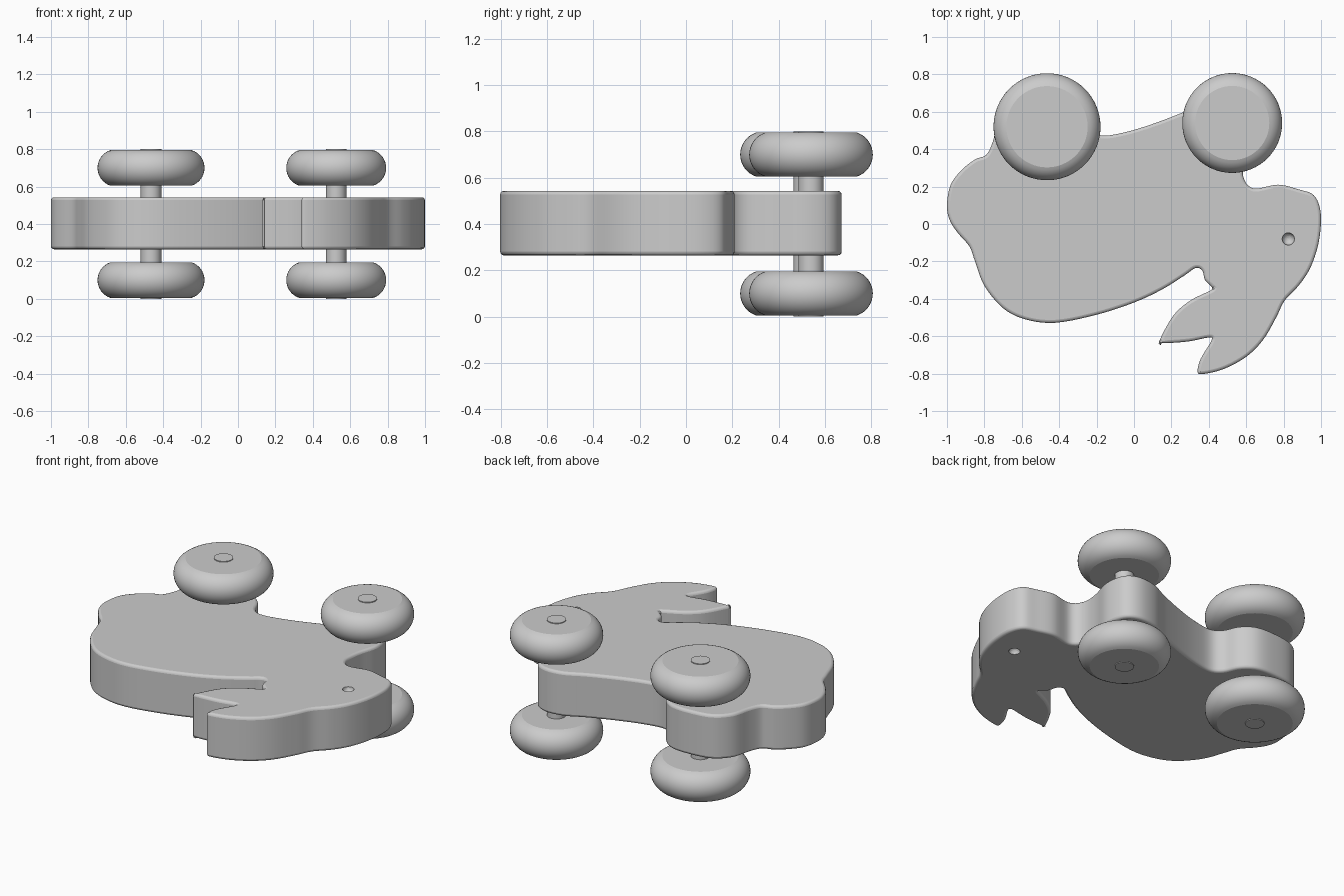
import bpy, bmesh, math
from mathutils import Vector

if "Cube" in bpy.data.objects:
    bpy.data.objects.remove(bpy.data.objects["Cube"])


def add_object(name, bm):
    mesh = bpy.data.meshes.new(name)
    bmesh.ops.recalc_face_normals(bm, faces=bm.faces)
    bm.to_mesh(mesh)
    bm.free()
    ob = bpy.data.objects.new(name, mesh)
    bpy.context.collection.objects.link(ob)
    return ob


def smooth(ob, angle=35):
    bpy.ops.object.select_all(action='DESELECT')
    ob.select_set(True)
    bpy.context.view_layer.objects.active = ob
    bpy.ops.object.shade_smooth_by_angle(angle=math.radians(angle))


def smooth_loop(points, steps=5):
    """Closed Catmull-Rom curve through the points."""
    n, out = len(points), []
    for i in range(n):
        a, b, c, d = (Vector(points[(i + k) % n]) for k in (-1, 0, 1, 2))
        for s in range(steps):
            t = s / steps
            out.append(0.5 * (2 * b + (c - a) * t + (2 * a - 5 * b + 4 * c - d) * t * t
                              + (3 * b - a - 3 * c + d) * t ** 3))
    return out


# Rabbit outline: tail, rear foot, belly, front foot, chin, face, ears, back
OUTLINE = [
    (-1.0, .10), (-.98, .21), (-.92, .29), (-.85, .345), (-.79, .37), (-.755, .44),
    (-.72, .56), (-.63, .645), (-.48, .67), (-.36, .66), (-.28, .60), (-.235, .51),
    (-.17, .473), (-.05, .49), (.10, .535), (.27, .60), (.40, .66), (.52, .67),
    (.60, .62), (.625, .50), (.59, .36), (.585, .25), (.64, .19), (.77, .21),
    (.88, .185), (.96, .155), (.995, .08), (.998, -.02), (.98, -.13), (.94, -.24),
    (.88, -.33), (.805, -.41), (.76, -.50), (.69, -.62), (.60, -.71), (.48, -.775),
    (.37, -.802), (.34, -.79), (.357, -.72), (.413, -.625), (.40, -.607), (.29, -.628),
    (.15, -.637), (.138, -.62), (.21, -.49), (.30, -.41), (.415, -.352), (.415, -.336),
    (.38, -.30), (.365, -.25), (.33, -.235), (.27, -.275), (.15, -.35), (0, -.42),
    (-.20, -.485), (-.42, -.528), (-.58, -.51), (-.70, -.45), (-.80, -.33),
    (-.85, -.20), (-.88, -.12), (-.94, -.05), (-.985, .02),
]
Z0, Z1 = .265, .543

bm = bmesh.new()
face = bm.faces.new([bm.verts.new((p.x, p.y, Z0)) for p in smooth_loop(OUTLINE)])
ext = bmesh.ops.extrude_face_region(bm, geom=[face])
bmesh.ops.translate(bm, vec=(0, 0, Z1 - Z0),
                    verts=[v for v in ext['geom'] if isinstance(v, bmesh.types.BMVert)])
body = add_object("rabbit_body", bm)
bev = body.modifiers.new("rounded_edges", 'BEVEL')
bev.width, bev.segments = .016, 3
bev.limit_method, bev.angle_limit = 'ANGLE', math.radians(70)
bev.use_clamp_overlap = False

# Eye dimples on both faces
bm = bmesh.new()
for z in (Z0, Z1):
    made = bmesh.ops.create_uvsphere(bm, u_segments=24, v_segments=12, radius=.033)
    bmesh.ops.translate(bm, verts=made['verts'], vec=(.825, -.08, z))
cutter = add_object("eye_cutter", bm)
cutter.hide_render = True
cutter.hide_set(True)
cut = body.modifiers.new("eyes", 'BOOLEAN')
cut.operation, cut.object, cut.solver = 'DIFFERENCE', cutter, 'EXACT'
smooth(body)


def wheel(name, x, y, z, radius):
    half, arc = .095, .10
    end = math.asin(half / arc)
    prof = [(0, -half)]
    for i in range(17):
        a = -end + 2 * end * i / 16
        prof.append((radius - arc + arc * math.cos(a), arc * math.sin(a)))
    prof.append((0, half))
    bm = bmesh.new()
    vs = [bm.verts.new((r, 0, h)) for r, h in prof]
    es = [bm.edges.new(pair) for pair in zip(vs, vs[1:])]
    bmesh.ops.spin(bm, geom=vs + es, cent=(0, 0, 0), axis=(0, 0, 1),
                   angle=2 * math.pi, steps=64)
    bmesh.ops.remove_doubles(bm, verts=bm.verts, dist=1e-4)
    ob = add_object(name, bm)
    ob.location = (x, y, z)
    smooth(ob, 15)


# Axles with a wheel at each end
for label, x, y, r in (("rear", -.465, .52, .286), ("front", .525, .54, .267)):
    bm = bmesh.new()
    bmesh.ops.create_cone(bm, cap_ends=True, segments=32, radius1=.055, radius2=.055, depth=.8)
    axle = add_object(label + "_axle", bm)
    axle.location = (x, y, .4)
    smooth(axle)
    for side, z in (("left", .70), ("right", .10)):
        wheel(f"{label}_{side}_wheel", x, y, z, r)
